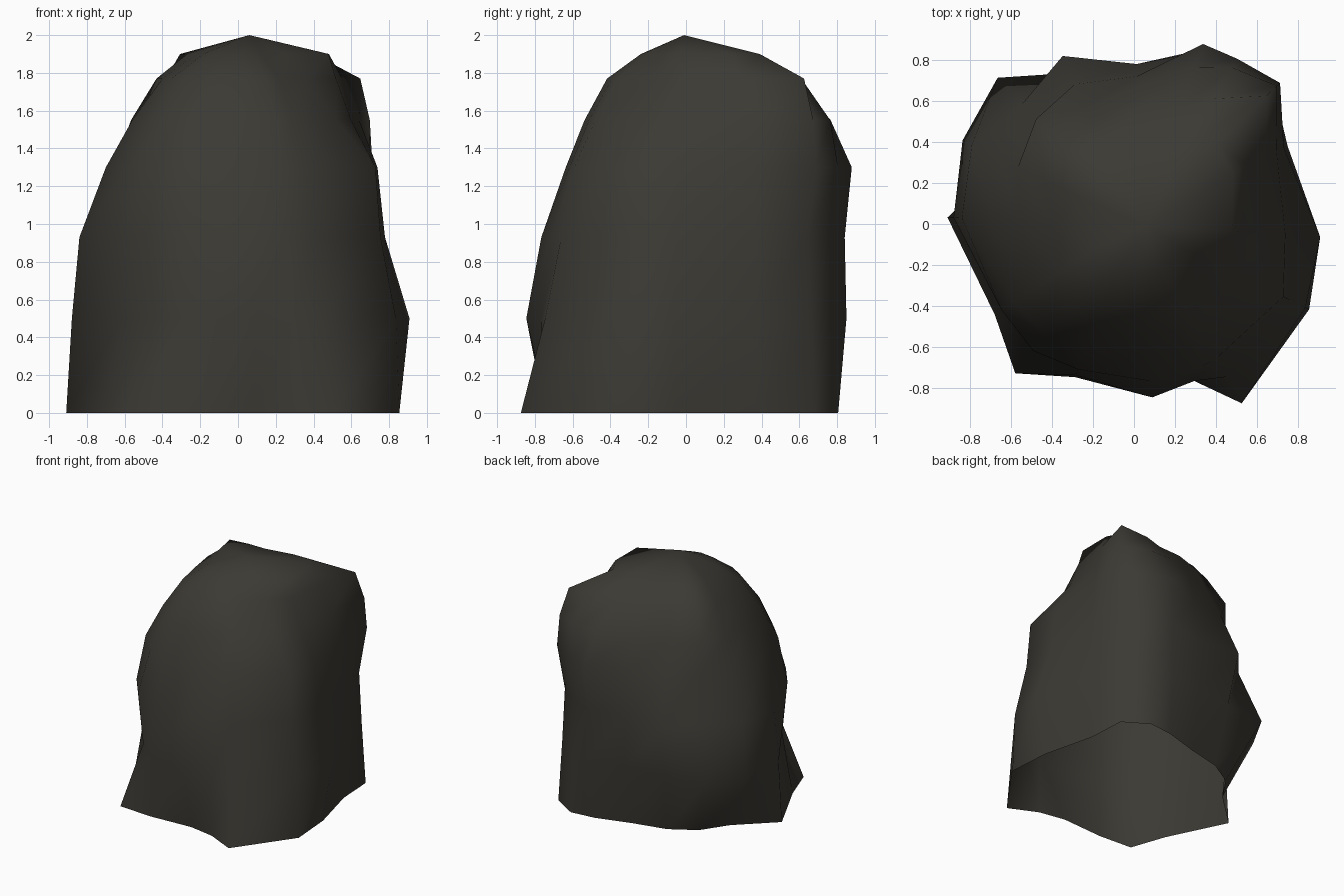
import bpy, bmesh, math

# ring heights, and for each compass direction the rock radius at those heights
HEIGHTS = (0, 0.5, 0.93, 1.3, 1.55, 1.77, 1.9)
PEAK = (0.06, -0.01, 2.0)
COLUMNS = {
    -4:    (.83, .91, .78, .74, .60, .52, .48),
    27:    (.81, .84, .82, .78, .72, .62, .54),
    44:    (.98, .95, .93, .99, .97, .90, .56),
    58:    (.95, .93, .92, .95, .90, .72, .46),
    69:    (.84, .91, .90, .94, .82, .60, .40),
    89:    (.70, .78, .78, .72, .67, .55, .35),
    113:   (.69, .80, .89, .74, .62, .52, .38),
    133:   (.70, .975, .80, .70, .70, .56, .45),
    154:   (.69, .93, .88, .73, .63, .48, .30),
    178:   (.91, .88, .84, .70, .56, .40, .22),
    213:   (.81, .73, .77, .70, .57, .42, .22),
    231.5: (.93, .75, .79, .69, .58, .42, .24),
    249:   (.80, .79, .76, .67, .56, .42, .24),
    276:   (.73, .85, .77, .64, .54, .42, .24),
    291:   (.82, .82, .77, .66, .55, .42, .24),
    301:   (1.02, .87, .77, .69, .56, .42, .24),
    334:   (.95, .93, .84, .81, .58, .41, .28),
}

# boulder: rings stitched into a rough dome, open underneath
bm = bmesh.new()
rings = []
for i, z in enumerate(HEIGHTS):
    rings.append([bm.verts.new((r[i] * math.cos(math.radians(a)),
                                r[i] * math.sin(math.radians(a)), z))
                  for a, r in COLUMNS.items()])
n = len(COLUMNS)
for low, high in zip(rings, rings[1:]):
    for j in range(n):
        k = (j + 1) % n
        bm.faces.new((low[j], low[k], high[k], high[j]))
peak = bm.verts.new(PEAK)
for j in range(n):
    bm.faces.new((rings[-1][j], rings[-1][(j + 1) % n], peak))
for f in bm.faces:
    f.smooth = True

mesh = bpy.data.meshes.new("boulder")
bm.to_mesh(mesh)
bm.free()
boulder = bpy.data.objects.new("boulder", mesh)
bpy.context.collection.objects.link(boulder)

# dark stone colour
stone = bpy.data.materials.new("dark stone")
stone.diffuse_color = (0.045, 0.042, 0.034, 1)
mesh.materials.append(stone)
